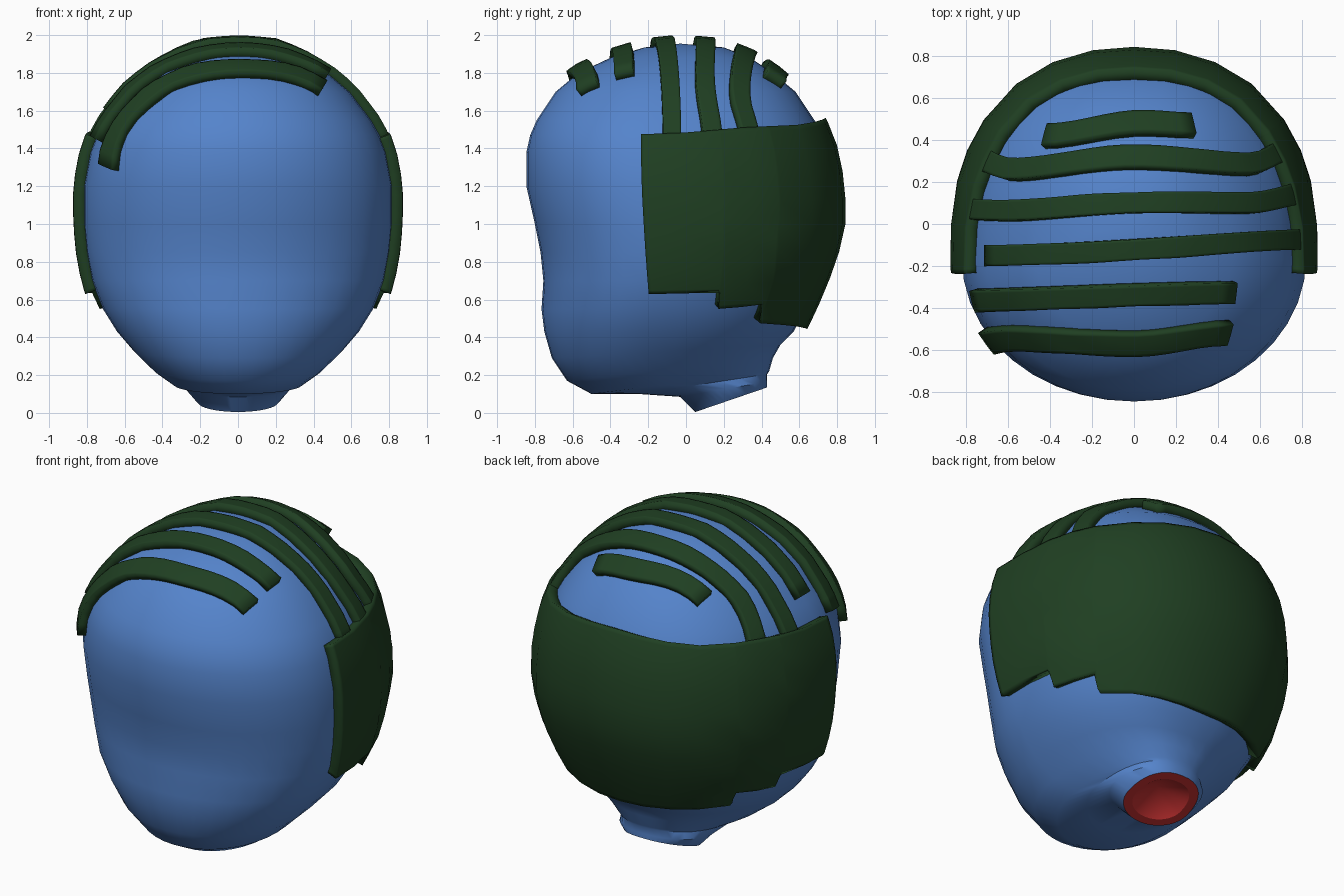
import bpy
from math import sin, cos, radians, copysign
from mathutils import Vector
from mathutils.bvhtree import BVHTree

if "Cube" in bpy.data.objects:
    bpy.data.objects.remove(bpy.data.objects["Cube"])


def material(name, rgb):
    m = bpy.data.materials.new(name)
    m.diffuse_color = (*rgb, 1)
    m.use_nodes = True
    m.node_tree.nodes["Principled BSDF"].inputs["Base Color"].default_value = m.diffuse_color
    return m


BLUE = material("blue", (0.09, 0.23, 0.60))
GREEN = material("dark_green", (0.014, 0.05, 0.016))
RED = material("red", (0.55, 0.03, 0.03))


def make(name, verts, faces, mat, thick=0.0, angle=40):
    mesh = bpy.data.meshes.new(name)
    mesh.from_pydata(verts, [], faces)
    mesh.materials.append(mat)
    ob = bpy.data.objects.new(name, mesh)
    bpy.context.collection.objects.link(ob)
    bpy.ops.object.select_all(action='DESELECT')
    ob.select_set(True)
    bpy.context.view_layer.objects.active = ob
    if thick:
        mod = ob.modifiers.new("thickness", 'SOLIDIFY')
        mod.thickness, mod.offset = thick, 0.5
        bpy.ops.object.modifier_apply(modifier=mod.name)
    bpy.ops.object.shade_smooth_by_angle(angle=radians(angle))
    return ob


# Head: rings given as (front y, front z, back y, back z, half width)
def flat(z, yf, yb, hw):
    return (yf, z, yb, z, hw)


RINGS = [
    flat(1.935, -.22, .20, .20), flat(1.88, -.40, .34, .33),
    flat(1.80, -.57, .46, .47), flat(1.70, -.69, .58, .59),
    flat(1.55, -.79, .68, .705), flat(1.47, -.825, .72, .75),
    flat(1.38, -.845, .75, .785), flat(1.20, -.845, .785, .82),
    flat(1.00, -.80, .785, .82), flat(.85, -.77, .75, .805),
    flat(.70, -.755, .695, .775), flat(.55, -.765, .63, .715),
    flat(.43, -.75, .57, .64),
    (-.71, .29, .50, .36, .545), (-.63, .17, .46, .29, .44),
    (-.50, .10, .44, .22, .34), (-.25, .10, .43, .205, .29),
    (-.03, .085, .43, .165, .27), (.05, .005, .43, .135, .215),
]
N = 40


def ring(yf, zf, yb, zb, hw):
    mid = .58 * yf + .42 * yb
    pts = []
    for i in range(N):
        a = 2 * radians(180) * i / N
        power = .87 if sin(a) > 0 else .99  # fuller at the back
        c, s = [copysign(abs(v) ** power, v) for v in (cos(a), sin(a))]
        y = mid + s * ((yb - mid) if s > 0 else (mid - yf))
        pts.append(Vector((hw * c, y, zf + (zb - zf) * (y - yf) / (yb - yf))))
    return pts


def bridge(a, b):
    return [(a + i, b + i, b + (i + 1) % N, a + (i + 1) % N) for i in range(N)]


verts = [Vector((0, -.03, 1.955))]
for r in RINGS:
    verts += ring(*r)
faces = [(0, 1 + i, 1 + (i + 1) % N) for i in range(N)]
for k in range(len(RINGS) - 1):
    faces += bridge(1 + k * N, 1 + (k + 1) * N)
make("head", verts, faces, BLUE)
tree = BVHTree.FromPolygons(verts, faces)

# Red neck opening: rim with a hollow centre
rim = verts[-N:]
mid = sum(rim, Vector()) / N
inner = [mid + (p - mid) * .76 for p in rim]
tip = mid + Vector((0, -.03, .1))
make("neck_opening", rim + inner + [tip],
     bridge(0, N) + [(N + i, 2 * N, N + (i + 1) % N) for i in range(N)], RED, angle=20)


# Hair pieces: grids of rays cast from inside onto the head, then thickened
def hair(name, rays, thick):
    cols = len(rays[0])
    pts = [tree.ray_cast(Vector(o), Vector(d))[0] for row in rays for o, d in row]
    quads = [(r * cols + c, r * cols + c + 1, (r + 1) * cols + c + 1, (r + 1) * cols + c)
             for r in range(len(rays) - 1) for c in range(cols - 1)]
    a, b, _, d = [pts[i] for i in quads[0]]
    if (b - a).cross(d - a).dot(a - Vector((0, 0, 1))) < 0:
        quads = [q[::-1] for q in quads]
    make(name, pts, quads, GREEN, thick, 120)


def along(keys, x):
    """Eased interpolation through (x, value) pairs."""
    for (x0, v0), (x1, v1) in zip(keys, keys[1:]):
        if x <= x1:
            t = (x - x0) / (x1 - x0)
            return v0 + (v1 - v0) * t * t * (3 - 2 * t)
    return keys[-1][1]


# Strips over the crown: (angle from vertical, y) keys from left to right
STRIPS = [
    [(-66, -.54), (-45, -.53), (0, -.555), (32, -.505)],
    [(-59, -.355), (31, -.32)],
    [(-49, -.15), (62, -.075)],
    [(-62, .065), (-40, .06), (5, .10), (35, .095), (62, .135)],
    [(-58, .29), (-40, .25), (0, .305), (38, .275), (58, .33)],
    [(-30, .405), (3, .465), (20, .455)],
]
for n, keys in enumerate(STRIPS):
    lo, hi = keys[0][0], keys[-1][0]
    steps = max(8, int((hi - lo) / 5))
    rows = []
    for i in range(steps + 1):
        a = lo + (hi - lo) * i / steps
        y = along(keys, a)
        rows.append([((0, y + w, 1.0), (sin(radians(a)), 0, cos(radians(a))))
                     for w in (-.048, -.036, 0, .036, .048)])
    hair(f"crown_strip_{n + 1}", rows, .065)

# Band around the back, with a stepped lower edge: (azimuth, bottom z)
EDGE = [(-8, .65), (-6.5, .65), (6, .655), (20, .66), (20.4, .575), (30, .585),
        (40, .60), (40.4, .505), (54, .495), (66, .485), (78, .475)]
EDGE += [(90, .47)] + [(180 - a, z) for a, z in reversed(EDGE)]
TOP = [(0, 1.535), (48, 1.49), (98, 1.455)]
ROWS = [0, .02] + [j / 8 for j in range(1, 8)] + [.98, 1]
rows = []
for az, zb in EDGE:
    zt = along(TOP, abs(az - 90))
    row = []
    for t in ROWS:
        a = az
        if abs(az - 90) > 96:  # slanted front edges
            a += (-3 * t + 1) * (1 if az < 90 else -1)
        row.append(((0, -.1, zb + (zt - zb) * t), (cos(radians(a)), sin(radians(a)), 0)))
    rows.append(row)
hair("back_band", rows, .078)
